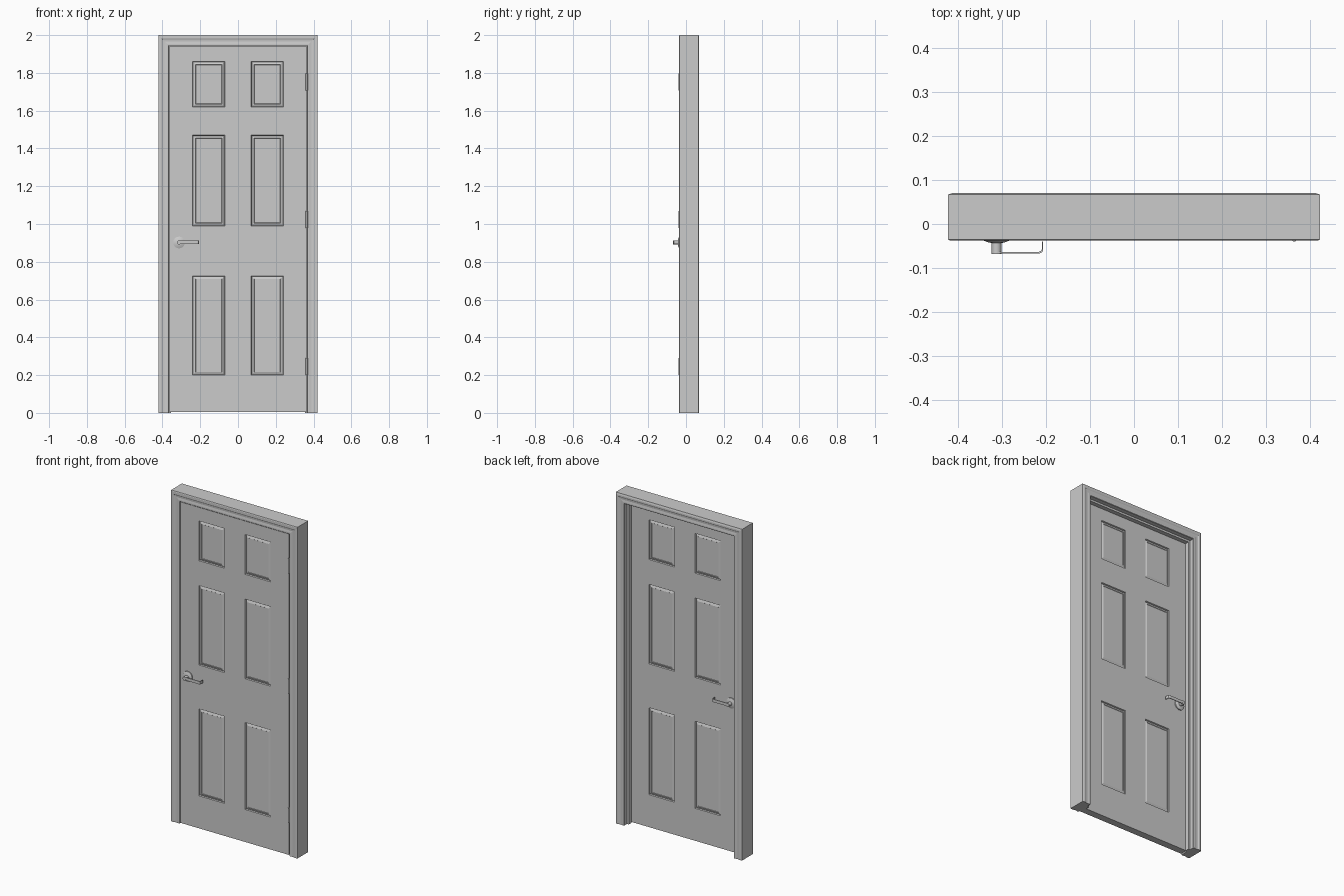
import bpy, bmesh, math
from mathutils import Matrix, Vector

if "Cube" in bpy.data.objects:
    bpy.data.objects.remove(bpy.data.objects["Cube"])

grey = bpy.data.materials.new("painted_grey")
grey.diffuse_color = (0.6, 0.6, 0.6, 1)
grey.use_nodes = True
grey.node_tree.nodes["Principled BSDF"].inputs["Base Color"].default_value = grey.diffuse_color


def finish(name, bm, smooth=False):
    bmesh.ops.recalc_face_normals(bm, faces=bm.faces)
    me = bpy.data.meshes.new(name)
    bm.to_mesh(me)
    bm.free()
    me.materials.append(grey)
    ob = bpy.data.objects.new(name, me)
    bpy.context.collection.objects.link(ob)
    if smooth:
        bpy.ops.object.select_all(action='DESELECT')
        ob.select_set(True)
        bpy.context.view_layer.objects.active = ob
        bpy.ops.object.shade_smooth_by_angle(angle=math.radians(35))
    return ob


# Frame: casing, jamb and stop as one profile (inset, y) mitred round the opening
W, H = 0.422, 2.0
profile = [(0, -0.035), (0.004, -0.037), (0.018, -0.037), (0.024, -0.034),
           (0.034, -0.033), (0.046, -0.035), (0.054, -0.035), (0.056, -0.033),
           (0.056, 0.014), (0.068, 0.014), (0.068, 0.040), (0.056, 0.040),
           (0.056, 0.066), (0.054, 0.068), (0.046, 0.068), (0.034, 0.066),
           (0.024, 0.067), (0.018, 0.070), (0.010, 0.070), (0, 0.067)]
bm = bmesh.new()
rings = [[bm.verts.new((sx * (W - d), y, H - d if top else 0)) for d, y in profile]
         for sx, top in ((-1, 0), (-1, 1), (1, 1), (1, 0))]
n = len(profile)
for a, b in zip(rings, rings[1:]):
    for i in range(n):
        j = (i + 1) % n
        bm.faces.new((a[i], a[j], b[j], b[i]))
bm.faces.new(rings[0])
bm.faces.new(rings[-1])
finish("door_frame", bm)

# Door leaf: slab cut into a grid, with six raised panels on each side
FRONT, BACK = -0.031, 0.012
xs = [-0.362, -0.24, -0.07, 0.07, 0.24, 0.362]
zs = [0.004, 0.2, 0.725, 0.99, 1.47, 1.62, 1.86, 1.942]
bm = bmesh.new()
panels, grids = [], []
for y in (FRONT, BACK):
    g = [[bm.verts.new((x, y, z)) for z in zs] for x in xs]
    grids.append(g)
    for i in range(len(xs) - 1):
        for k in range(len(zs) - 1):
            f = bm.faces.new((g[i][k], g[i + 1][k], g[i + 1][k + 1], g[i][k + 1]))
            if i in (1, 3) and k in (1, 3, 5):
                panels.append(f)
edge = [e for e in bm.edges if e.is_boundary]
bmesh.ops.bridge_loops(bm, edges=edge)
bmesh.ops.recalc_face_normals(bm, faces=bm.faces)
# groove wall, sloping border, small lip round the field
for thick, depth in ((0.004, -0.007), (0.018, 0.005), (0.002, -0.002)):
    bmesh.ops.inset_individual(bm, faces=panels, thickness=thick, depth=depth)
finish("door_leaf", bm)


def lathe_y(bm, pts, x, z, seg=24):
    """Round part on a y axis from (radius, y) points."""
    loops = [[bm.verts.new((x + r * math.cos(2 * math.pi * s / seg), y,
                            z + r * math.sin(2 * math.pi * s / seg))) for s in range(seg)]
             for r, y in pts]
    for a, b in zip(loops, loops[1:]):
        for s in range(seg):
            t = (s + 1) % seg
            bm.faces.new((a[s], a[t], b[t], b[s]))
    bm.faces.new(loops[0])
    bm.faces.new(loops[-1])


# Lever handles on both sides: rose, spindle, and a flat lever with returned end
HX, HZ = -0.312, 0.902
for side, face, sg in (("front", FRONT, -1), ("back", BACK, 1)):
    bm = bmesh.new()
    lathe_y(bm, [(0.031, face), (0.031, face + sg * 0.006),
                 (0.018, face + sg * 0.011), (0.011, face + sg * 0.012)], HX, HZ)
    finish(side + "_handle_rose", bm, True)

    bm = bmesh.new()
    lathe_y(bm, [(0.011, face + sg * 0.008), (0.011, face + sg * 0.037)], HX, HZ)
    finish(side + "_handle_spindle", bm, True)

    bm = bmesh.new()
    path = [(HX, 0.036), (-0.215, 0.036), (-0.208, 0.033), (-0.206, 0.026), (-0.206, 0.009)]
    inner = [(HX, 0.032), (-0.216, 0.032), (-0.211, 0.030), (-0.209, 0.026), (-0.209, 0.009)]
    outline = path + inner[::-1]
    f = bm.faces.new([bm.verts.new((x, face + sg * d, HZ - 0.008)) for x, d in outline])
    ext = bmesh.ops.extrude_face_region(bm, geom=[f])
    bmesh.ops.translate(bm, vec=(0, 0, 0.018),
                        verts=[v for v in ext["geom"] if isinstance(v, bmesh.types.BMVert)])
    finish(side + "_handle_lever", bm)

# Hinges: knuckle with a leaf in the gap
for i, z in enumerate((0.245, 1.025, 1.752)):
    bm = bmesh.new()
    bmesh.ops.create_cone(bm, cap_ends=True, segments=12, radius1=0.006, radius2=0.006,
                          depth=0.09, matrix=Matrix.Translation((0.364, -0.034, z)))
    bmesh.ops.create_cube(bm, size=1, matrix=Matrix.Translation((0.364, -0.012, z))
                          @ Matrix.Diagonal((0.003, 0.04, 0.09, 1)))
    finish("hinge_%d" % (i + 1), bm, True)
